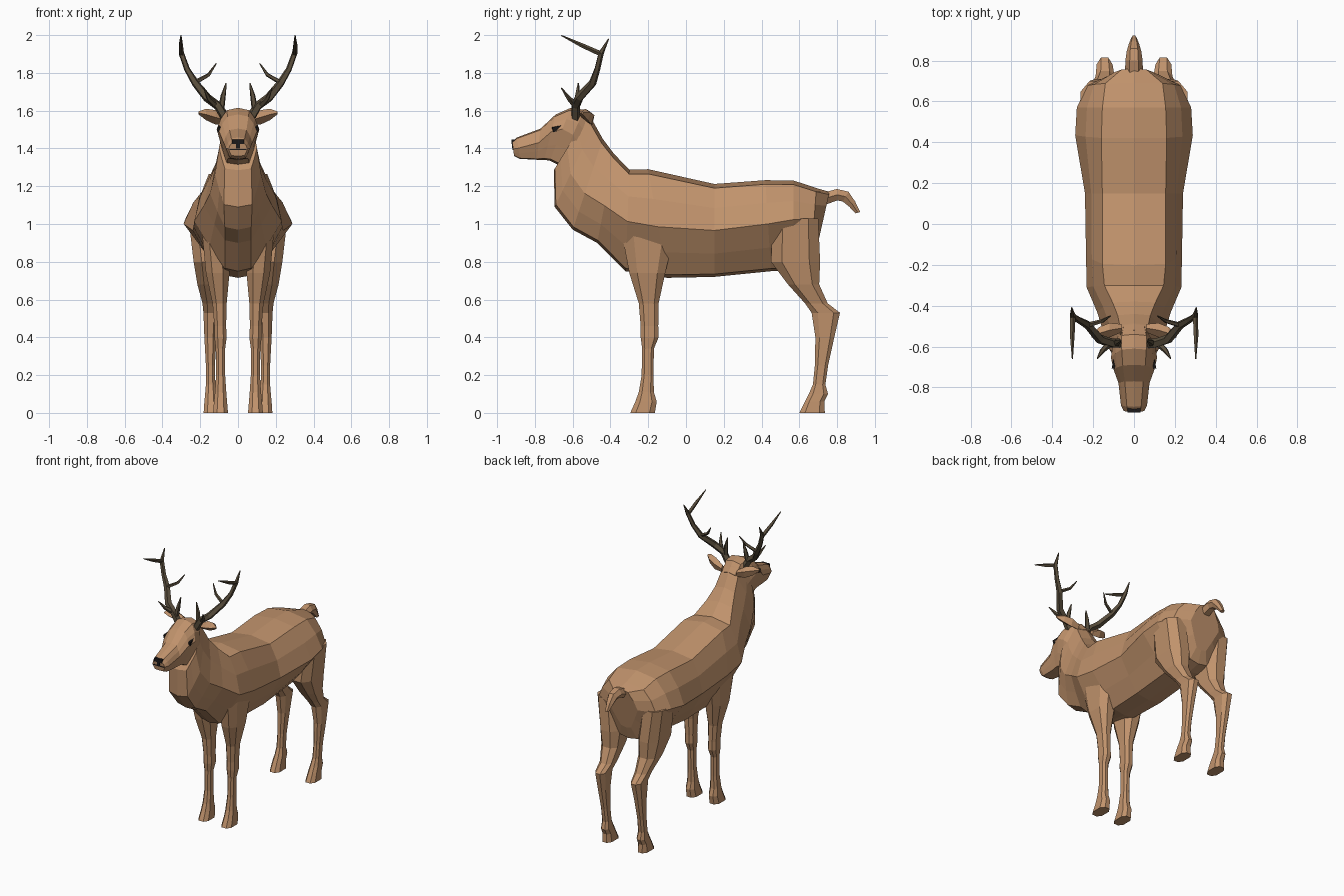
import bpy, bmesh, math
from mathutils import Vector


def material(name, rgb):
    m = bpy.data.materials.new(name)
    m.diffuse_color = (*rgb, 1)
    return m


FUR = material("fur", (0.53, 0.29, 0.15))
HORN = material("horn", (0.10, 0.075, 0.045))
DARK = material("dark", (0.012, 0.01, 0.01))


def loft(bm, rings):
    """Skin a list of equal-length point rings and cap both ends."""
    vs = [[bm.verts.new(p) for p in r] for r in rings]
    n = len(vs[0])
    for a, b in zip(vs, vs[1:]):
        for i in range(n):
            bm.faces.new((a[i], a[(i + 1) % n], b[(i + 1) % n], b[i]))
    bm.faces.new(vs[0])
    bm.faces.new(vs[-1][::-1])


def finish(name, bm, mat):
    bmesh.ops.recalc_face_normals(bm, faces=bm.faces)
    me = bpy.data.meshes.new(name)
    bm.to_mesh(me)
    bm.free()
    me.materials.append(mat)
    ob = bpy.data.objects.new(name, me)
    bpy.context.collection.objects.link(ob)
    return ob


def section(yt, zt, yb, zb, w1, w2, f, w3):
    """Symmetric ring hung between a top and a bottom point on x = 0."""
    half = [(0, 0), (w1, 0.045), ((w1 + w2) / 2 * 1.06, (0.045 + f) / 2 * 0.95),
            (w2, f), (w2 * 0.5 + w3 * 0.5, 0.5 + f / 2), (w3, 0.97), (0, 1)]
    pts = half + [(-w, t) for w, t in half[-2:0:-1]]
    return [(w, yt + (yb - yt) * t, zt + (zb - zt) * t) for w, t in pts]


def slab(x0, x1, y0, y1, z):
    """Horizontal rectangle with cut corners, for the legs."""
    a, b = (x1 - x0) * 0.27, (y1 - y0) * 0.22
    return [(x0 + a, y0, z), (x1 - a, y0, z), (x1, y0 + b, z), (x1, y1 - b, z),
            (x1 - a, y1, z), (x0 + a, y1, z), (x0, y1 - b, z), (x0, y0 + b, z)]


def tube(bm, pts, n=5):
    """Tapered tube through (x, y, z, radius) points."""
    rings = []
    for i, p in enumerate(pts):
        c = Vector(p[:3])
        d = Vector(pts[min(i + 1, len(pts) - 1)][:3]) - Vector(pts[max(i - 1, 0)][:3])
        d.normalize()
        u = d.cross(Vector((0.3, 1, 0.1))).normalized()
        v = d.cross(u)
        rings.append([c + p[3] * (u * math.cos(k * math.tau / n) + v * math.sin(k * math.tau / n))
                      for k in range(n)])
    loft(bm, rings)


def flip(rings):
    return [[(-x, y, z) for x, y, z in r] for r in rings]


# torso and neck
bm = bmesh.new()
loft(bm, [section(*r) for r in (
    (0.76, 1.17, 0.69, 0.86, .06, .12, .45, .04),
    (0.69, 1.19, 0.66, 0.77, .14, .23, .40, .07),
    (0.57, 1.23, 0.57, 0.75, .155, .28, .43, .09),
    (0.42, 1.232, 0.45, 0.75, .16, .288, .48, .10),
    (0.15, 1.212, 0.15, 0.72, .155, .24, .50, .10),
    (-0.20, 1.29, -0.10, 0.715, .155, .235, .53, .09),
    (-0.30, 1.288, -0.32, 0.75, .145, .232, .51, .07),
    (-0.38, 1.37, -0.47, 0.90, .105, .18, .58, .07),
    (-0.44, 1.45, -0.60, 0.97, .08, .148, .60, .07),
    (-0.485, 1.53, -0.695, 1.09, .07, .122, .60, .075),
    (-0.52, 1.58, -0.70, 1.285, .06, .10, .60, .07))])
finish("body", bm, FUR)

# head
bm = bmesh.new()
loft(bm, [section(*r) for r in (
    (-0.49, 1.54, -0.62, 1.28, .05, .08, .50, .05),
    (-0.54, 1.605, -0.67, 1.31, .06, .105, .45, .06),
    (-0.61, 1.615, -0.72, 1.335, .06, .113, .40, .055),
    (-0.69, 1.58, -0.75, 1.34, .055, .10, .38, .05),
    (-0.77, 1.505, -0.79, 1.34, .045, .076, .45, .045),
    (-0.895, 1.458, -0.88, 1.345, .035, .064, .50, .04),
    (-0.92, 1.435, -0.91, 1.36, .03, .05, .50, .035))])
finish("head", bm, FUR)

# legs: x0, x1, y0, y1, z from the shoulder or hip down to the hoof
front = [slab(*r) for r in (
    (.06, .19, -.34, -.06, .95), (.045, .17, -.30, -.11, .74), (.06, .135, -.25, -.145, .58),
    (.063, .125, -.24, -.147, .46), (.06, .125, -.24, -.145, .40), (.068, .118, -.232, -.17, .34),
    (.068, .116, -.235, -.172, .20), (.062, .122, -.25, -.17, .11), (.058, .127, -.268, -.155, .06),
    (.053, .132, -.295, -.165, 0))]
hind = [slab(*r) for r in (
    (.10, .262, .46, .70, 1.03), (.075, .235, .45, .71, .80), (.085, .215, .54, .705, .68),
    (.095, .188, .63, .75, .58), (.105, .183, .665, .815, .53), (.115, .178, .685, .785, .40),
    (.122, .17, .682, .752, .25), (.12, .17, .672, .738, .15), (.113, .174, .65, .752, .10),
    (.11, .178, .63, .732, .06), (.105, .182, .60, .735, 0))]
for name, rings in (("front_leg", front), ("hind_leg", hind)):
    for side, rr in (("right", rings), ("left", flip(rings))):
        bm = bmesh.new()
        loft(bm, rr)
        finish(f"{name}_{side}", bm, FUR)

# tail: y, z, half width, half thickness
bm = bmesh.new()
loft(bm, [[(w * math.cos(a), y + t * math.sin(a) * sy, z + t * math.sin(a) * sz)
           for a in [k * math.tau / 6 for k in range(6)]]
          for y, z, w, t, sy, sz in ((.72, 1.13, .045, .04, 0, 1), (.80, 1.155, .042, .035, 0, 1),
                                     (.845, 1.145, .036, .035, .5, .85),
                                     (.88, 1.105, .026, .026, .7, .6), (.91, 1.06, .014, .014, 1, .3))])
finish("tail", bm, FUR)

# ears: x, y, z, half depth, half height
ear = [[(x, y - d, z), (x, y, z + h), (x, y + d, z + h * 0.3), (x, y + d * 0.5, z - h)]
       for x, y, z, d, h in ((.06, -.51, 1.545, .02, .022), (.12, -.52, 1.565, .035, .038),
                             (.17, -.535, 1.58, .03, .03), (.208, -.55, 1.588, .006, .008))]
for side, rr in (("right", ear), ("left", flip(ear))):
    bm = bmesh.new()
    loft(bm, rr)
    finish("ear_" + side, bm, FUR)

# antlers: one beam and its tines
beams = [
    [(.06, -.585, 1.55, .026), (.105, -.585, 1.625, .024), (.165, -.565, 1.67, .024),
     (.225, -.495, 1.745, .021), (.27, -.47, 1.82, .016), (.30, -.45, 1.905, .015),
     (.305, -.41, 1.98, .003)],
    [(.30, -.45, 1.90, .014), (.303, -.55, 1.945, .012), (.302, -.66, 1.998, .003)],
    [(.225, -.495, 1.75, .013), (.155, -.475, 1.79, .010), (.115, -.45, 1.85, .003)],
    [(.09, -.585, 1.60, .018), (.078, -.575, 1.68, .014), (.063, -.57, 1.745, .004)],
    [(.12, -.585, 1.63, .018), (.155, -.62, 1.665, .013), (.18, -.66, 1.72, .003)],
]
for side, s in (("right", 1), ("left", -1)):
    bm = bmesh.new()
    for b in beams:
        tube(bm, [(s * x, y, z, r) for x, y, z, r in b])
    finish("antler_" + side, bm, HORN)


# small dark face details
def block(name, loc, size, rot=(0, 0, 0)):
    bpy.ops.mesh.primitive_cube_add(size=1, location=loc, rotation=rot)
    ob = bpy.context.object
    ob.name, ob.scale = name, size
    ob.data.materials.append(DARK)


for side, s in (("right", 1), ("left", -1)):
    block("eye_" + side, (s * .097, -.678, 1.505), (.014, .058, .026), (.2, 0, s * .17))
block("nose_pad", (0, -.912, 1.435), (.062, .022, .024))
block("nose_stem", (0, -.914, 1.415), (.022, .012, .03))
block("mouth", (0, -.894, 1.395), (.09, .047, .006))
